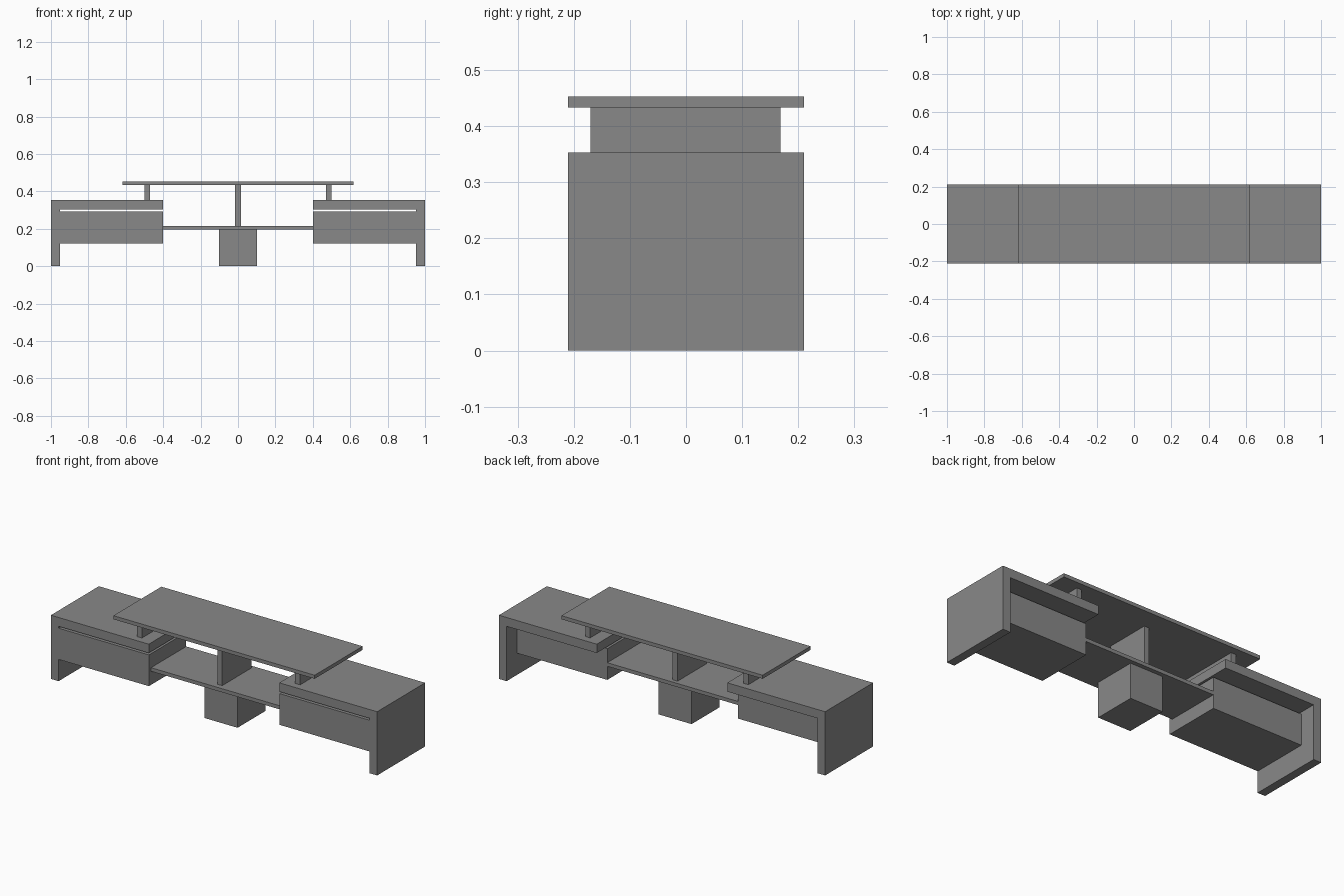
import bpy
import bmesh
from mathutils import Vector

cube = bpy.data.objects.get("Cube")
if cube:
    bpy.data.objects.remove(cube, do_unlink=True)

# Single flat grey
grey = bpy.data.materials.new("mid_grey")
grey.use_nodes = True
colour = (0.25, 0.25, 0.25, 1)
grey.diffuse_color = colour
grey.node_tree.nodes["Principled BSDF"].inputs["Base Color"].default_value = colour


def add_object(name, bm):
    bmesh.ops.recalc_face_normals(bm, faces=bm.faces[:])
    mesh = bpy.data.meshes.new(name)
    bm.to_mesh(mesh)
    bm.free()
    mesh.materials.append(grey)
    obj = bpy.data.objects.new(name, mesh)
    bpy.context.collection.objects.link(obj)
    return obj


def box(name, xs, ys, zs):
    """Box from its extents along each axis."""
    bm = bmesh.new()
    bmesh.ops.create_cube(bm, size=1)
    low, high = (Vector(p) for p in zip(xs, ys, zs))
    size, centre = high - low, (low + high) / 2
    for v in bm.verts:
        v.co = Vector(a * b for a, b in zip(v.co, size)) + centre
    return add_object(name, bm)


def prism(name, outline, ys):
    """Extrude an x-z outline along y."""
    bm = bmesh.new()
    face = bm.faces.new([bm.verts.new((x, ys[0], z)) for x, z in outline])
    new = bmesh.ops.extrude_face_region(bm, geom=[face])["geom"]
    bmesh.ops.translate(bm, vec=(0, ys[1] - ys[0], 0),
                        verts=[v for v in new if isinstance(v, bmesh.types.BMVert)])
    return add_object(name, bm)


full_depth = (-0.21, 0.21)

for side, s in (("left", 1), ("right", -1)):
    def span(a, b):
        return sorted((s * a, s * b))

    # L-shaped end frame: top slab and outer leg in one piece
    outline = [(0.4, 0.353), (1, 0.353), (1, 0), (0.953, 0), (0.953, 0.304), (0.4, 0.304)]
    prism(side + "_end_frame", [(s * x, z) for x, z in outline], full_depth)
    # Drawer flush with the front, short of the back
    box(side + "_drawer", span(0.4, 0.953), (-0.209, 0.118), (0.12, 0.293))
    # Riser carrying the raised top
    box(side + "_riser", span(0.47, 0.5), (-0.17, 0.168), (0.353, 0.433))

# Centre parts
box("raised_top", (-0.617, 0.617), full_depth, (0.433, 0.453))
box("lower_shelf", (-0.4, 0.4), (-0.19, 0.118), (0.195, 0.215))
box("centre_divider", (-0.015, 0.015), (-0.16, 0.095), (0.215, 0.433))
box("centre_foot", (-0.101, 0.101), (-0.148, 0.095), (0, 0.195))
